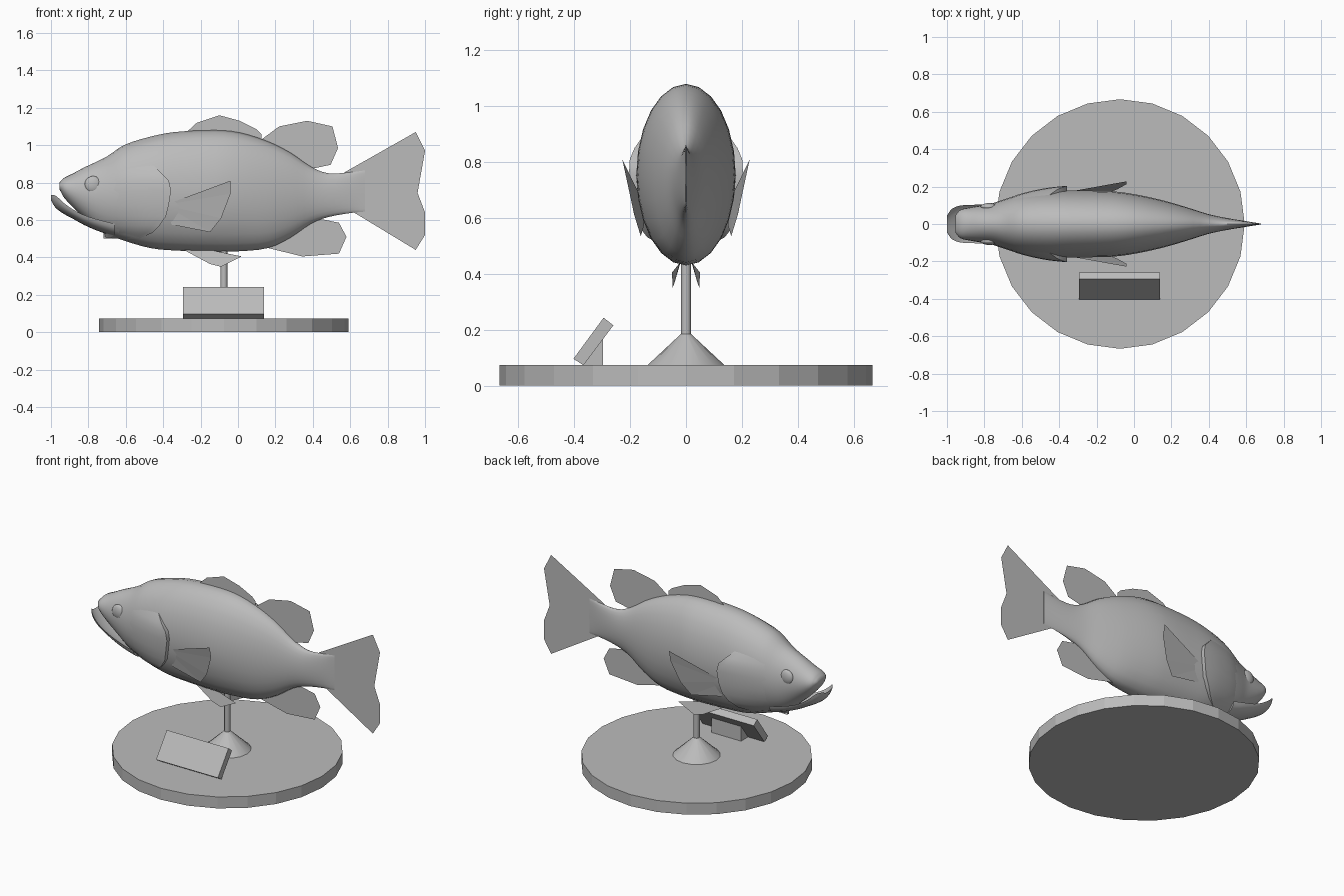
import bpy, math
from math import sin, cos, pi, sqrt

if "Cube" in bpy.data.objects:
    bpy.data.objects.remove(bpy.data.objects["Cube"])

grey = bpy.data.materials.new("plain grey")
grey.diffuse_color = (0.5, 0.5, 0.5, 1)
grey.use_nodes = True
grey.node_tree.nodes["Principled BSDF"].inputs["Base Color"].default_value = grey.diffuse_color


def make(name, verts, faces, smooth=None):
    me = bpy.data.meshes.new(name)
    me.from_pydata(verts, [], faces)
    me.update()
    me.materials.append(grey)
    ob = bpy.data.objects.new(name, me)
    bpy.context.collection.objects.link(ob)
    if smooth:
        bpy.ops.object.select_all(action='DESELECT')
        ob.select_set(True)
        bpy.context.view_layer.objects.active = ob
        bpy.ops.object.shade_smooth_by_angle(angle=math.radians(smooth))
    return ob


def loft(name, rings, smooth=50):
    n = len(rings[0])
    verts = [p for r in rings for p in r]
    faces = [(i*n + k, (i+1)*n + k, (i+1)*n + (k+1) % n, i*n + (k+1) % n)
             for i in range(len(rings)-1) for k in range(n)]
    faces += [tuple(range(n)), tuple(range(len(verts)-1, len(verts)-n-1, -1))]
    return make(name, verts, faces, smooth)


def sample(st, x):
    """Smoothly interpolate station values at x."""
    def slope(j):
        a, b = st[max(j-1, 0)], st[min(j+1, len(st)-1)]
        return [(q-p) / (b[0]-a[0]) for p, q in zip(a[1:], b[1:])]
    i = max(j for j in range(len(st)-1) if st[j][0] <= x or j == 0)
    a, b = st[i], st[i+1]
    h = b[0]-a[0]
    t = min(1, (x-a[0])/h)
    return [(2*t**3-3*t*t+1)*p + (3*t*t-2*t**3)*q + h*((t**3-2*t*t+t)*m + (t**3-t*t)*n)
            for p, q, m, n in zip(a[1:], b[1:], slope(i), slope(i+1))]


def stations_x(st, sub):
    xs = [a[0] + (b[0]-a[0])*k/sub for a, b in zip(st, st[1:]) for k in range(sub)]
    return xs + [st[-1][0]]


# Body: x, top z, bottom z, half width
BODY = [(-.955, .80, .765, .045), (-.93, .825, .72, .075), (-.88, .85, .665, .088),
        (-.83, .877, .62, .097), (-.76, .91, .56, .11), (-.70, .94, .525, .13),
        (-.61, 1.0, .49, .157), (-.47, 1.045, .45, .176), (-.34, 1.07, .437, .178),
        (-.12, 1.08, .43, .175), (.01, 1.067, .433, .158), (.16, 1.02, .45, .125),
        (.28, .96, .505, .09), (.39, .885, .58, .055), (.48, .85, .615, .035),
        (.60, .855, .637, .015), (.68, .865, .645, .002)]
N = 24
rings = []
for x in stations_x(BODY, 3):
    top, bot, w = sample(BODY, x)
    rings.append([(x, w*sin(2*pi*k/N), (top+bot)/2 + (top-bot)/2*cos(2*pi*k/N))
                  for k in range(N)])
loft("body", rings)


def body_y(x, z):
    top, bot, w = sample(BODY, x)
    t = (z - (top+bot)/2) / ((top-bot)/2)
    return w*sqrt(max(0, 1-t*t))


# Lower jaw: scooped on top, open in front of the upper lip
JAW = [(-1.0, .735, .705, .045), (-.975, .73, .665, .08), (-.93, .69, .632, .098),
       (-.88, .655, .605, .102), (-.82, .625, .572, .104), (-.74, .60, .538, .11),
       (-.66, .58, .512, .11)]
rings = []
for x in stations_x(JAW, 3):
    top, bot, w = sample(JAW, x)
    ring = []
    for k in range(20):
        a = 2*pi*k/20
        c = cos(a)
        z = top + (top-bot)*c if c < 0 else top - .5*(top-bot)*c
        ring.append((x, w*sin(a), z))
    rings.append(ring)
loft("lower_jaw", rings)

# Gill covers: raised plates with a curved rear edge (z, rear x)
EDGE = [(.89, -.45), (.85, -.41), (.81, -.37), (.76, -.358), (.68, -.37),
        (.62, -.385), (.57, -.42), (.53, -.46), (.50, -.53)]
COLS = 8
for side, word in ((1, "left"), (-1, "right")):
    verts = []
    for r, (z, xe) in enumerate(EDGE):
        lift = .026*min(1, sin(pi*r/(len(EDGE)-1))*1.6)
        for c in range(COLS+1):
            s = c/COLS
            x = -.72 + (xe+.72)*s
            verts.append((x, side*(body_y(x, z) - .006 + (lift+.006)*s), z))
        verts.append((xe, side*(body_y(xe, z) - .012), z))
    w = COLS+2
    faces = [(r*w+c, r*w+c+1, (r+1)*w+c+1, (r+1)*w+c)[::side]
             for r in range(len(EDGE)-1) for c in range(w-1)]
    make(word + "_gill_cover", verts, faces, 40)

    # Eye: shallow dome on the cheek
    bpy.ops.mesh.primitive_uv_sphere_add(segments=16, ring_count=10, radius=.045,
                                         location=(-.775, side*.092, .79))
    eye = bpy.context.object
    eye.name = word + "_eye"
    eye.scale = (1, .45, 1)
    eye.data.materials.append(grey)
    bpy.ops.object.shade_smooth()

    # Pectoral fin, flaring outwards
    pec = [(-.39, .165, .68), (-.04, .228, .81), (-.04, .213, .74), (-.09, .185, .61),
           (-.15, .162, .535), (-.355, .15, .575)]
    pec = [(x, side*y, z) for x, y, z in pec]
    make(word + "_pectoral_fin", pec, [(0, 4, 5), (0, 3, 4), (0, 2, 3), (0, 1, 2)])

    # Pelvic fin
    pel = [(-.29, .02, .44), (-.15, .042, .365), (-.09, .048, .35),
           (.02, .05, .405), (-.15, .022, .44)]
    make(word + "_pelvic_fin", [(x, side*y, z) for x, y, z in pel], [(0, 1, 2, 3, 4)])

# Centre fins as thin sheets
FINS = {
    "front_dorsal_fin": [(-.285, 1.06), (-.22, 1.12), (-.1, 1.16), (.01, 1.13), (.1, 1.085),
                         (.125, 1.06), (.125, 1.0), (-.2, 1.03)],
    "rear_dorsal_fin": [(.125, 1.03), (.22, 1.10), (.37, 1.13), (.505, 1.1), (.535, .985),
                        (.495, .895), (.40, .875), (.3, .9)],
    "anal_fin": [(.16, .45), (.345, .405), (.54, .42), (.58, .51), (.54, .585),
                 (.445, .605), (.33, .6)],
    "tail_fin": [(.57, .855), (.95, 1.07), (1.0, .97), (.96, .745), (1.0, .64), (1.0, .52),
                 (.95, .44), (.62, .64)],
}
for name, pts in FINS.items():
    make(name, [(x, 0, z) for x, z in pts], [tuple(range(len(pts)))])


# Display stand
def cone(name, n, r1, r2, z1, z2, smooth=30):
    return loft(name, [[(-.075 + r*sin(2*pi*k/n), r*cos(2*pi*k/n), z) for k in range(n)]
                       for r, z in ((r1, z1), (r2, z2))], smooth)


cone("base", 24, .667, .667, 0, .073, None)
cone("stand_foot", 16, .138, .018, .073, .185)
cone("stand_rod", 12, .018, .018, .18, .46, 40)


def extrude_x(name, pts, x1, x2):
    loft(name, [[(x, y, z) for y, z in pts] for x in (x1, x2)], None)


# Tilted sign and its wedge
extrude_x("sign_plate", [(-.295, .243), (-.26, .216), (-.367, .073), (-.403, .096)], -.295, .14)
extrude_x("sign_wedge", [(-.297, .167), (-.297, .073), (-.367, .073)], -.18, .03)

# Make all closed parts face outwards
import bmesh
for ob in bpy.data.objects:
    if "fin" not in ob.name and "gill" not in ob.name:
        bm = bmesh.new()
        bm.from_mesh(ob.data)
        bmesh.ops.recalc_face_normals(bm, faces=bm.faces)
        bm.to_mesh(ob.data)
        bm.free()
